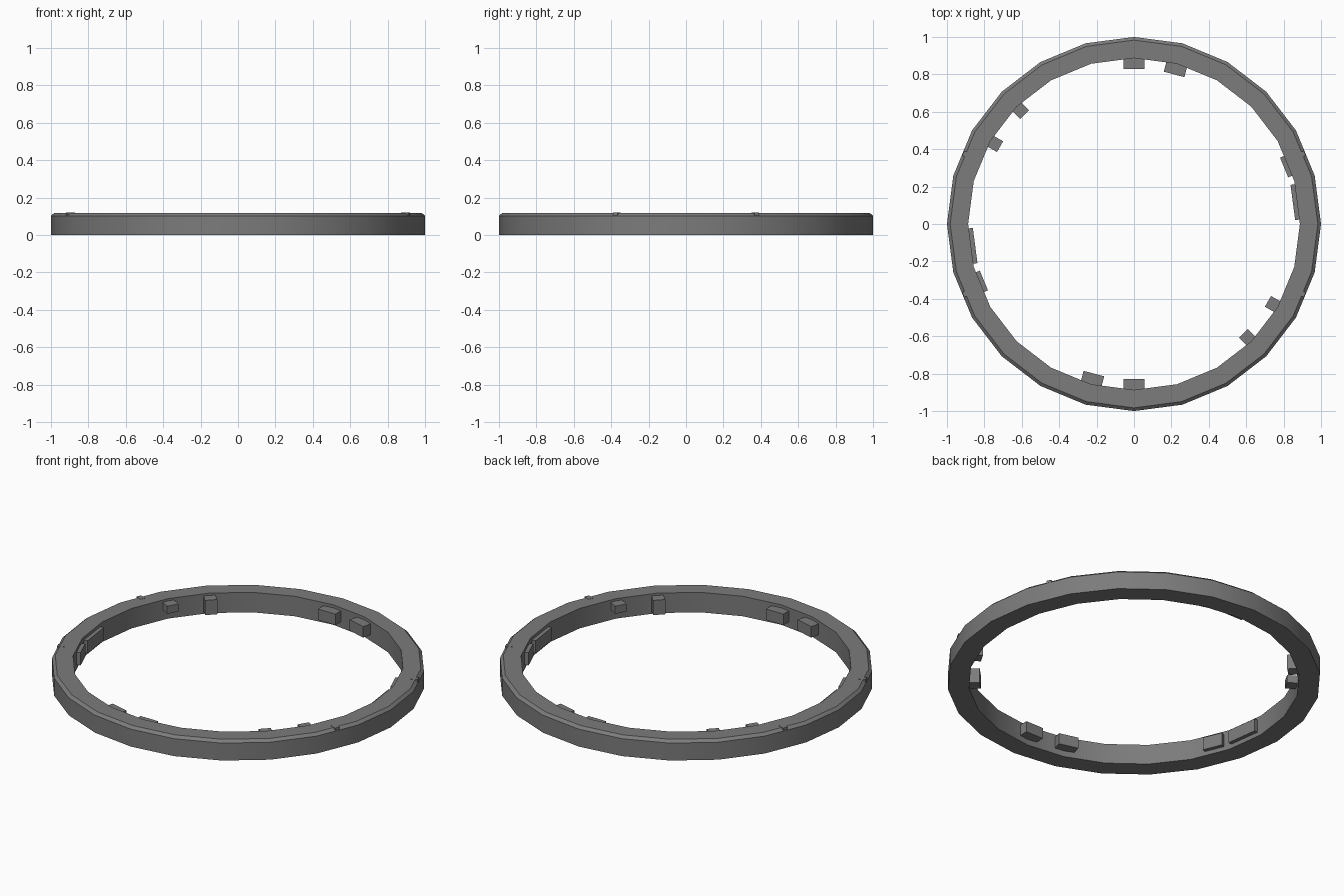
import bpy, bmesh, math
from mathutils import Matrix, Vector

if "Cube" in bpy.data.objects:
    bpy.data.objects.remove(bpy.data.objects["Cube"])

mat = bpy.data.materials.new("dark_grey")
mat.diffuse_color = (0.2, 0.2, 0.2, 1)
mat.use_nodes = True
mat.node_tree.nodes["Principled BSDF"].inputs["Base Color"].default_value = mat.diffuse_color

def finish(bm, name):
    bmesh.ops.recalc_face_normals(bm, faces=bm.faces)
    me = bpy.data.meshes.new(name)
    bm.to_mesh(me)
    bm.free()
    me.materials.append(mat)
    ob = bpy.data.objects.new(name, me)
    bpy.context.collection.objects.link(ob)
    return ob

def block(name, angle, r0, r1, width, z0, z1, shift=0.0):
    """Box facing the ring centre: radial range, tangential width and offset."""
    bm = bmesh.new()
    bmesh.ops.create_cube(bm, size=1)
    size = Matrix.Diagonal((r1 - r0, width, z1 - z0, 1))
    place = Matrix.Translation(Vector(((r0 + r1) / 2, shift, (z0 + z1) / 2)))
    turn = Matrix.Rotation(math.radians(angle), 4, 'Z')
    bmesh.ops.transform(bm, matrix=turn @ place @ size, verts=bm.verts)
    return finish(bm, name)

# Ring: 24-sided lathe of a section with a chamfered outer top edge
N = 24
profile = [(0.887, 0), (1.0, 0), (1.0, 0.103), (0.983, 0.118), (0.887, 0.118)]
bm = bmesh.new()
rings = []
for i in range(N):
    a = 2 * math.pi * i / N
    rings.append([bm.verts.new((r * math.cos(a), r * math.sin(a), z)) for r, z in profile])
for i in range(N):
    p, q = rings[i], rings[(i + 1) % N]
    for j in range(len(profile)):
        k = (j + 1) % len(profile)
        bm.faces.new((p[j], q[j], q[k], p[k]))
ring = finish(bm, "ring")
bpy.context.view_layer.objects.active = ring
ring.select_set(True)
bpy.ops.object.shade_smooth_by_angle(angle=math.radians(30))

# Inner lugs, repeated on the opposite side
# name, angle, inner radius, width, bottom, top, tangential shift
lugs = [
    ("wide_lug", 90, 0.828, 0.114, 0.035, 0.10, 0),
    ("wide_lug", 75, 0.828, 0.114, 0.035, 0.10, 0),
    ("tall_lug", 135, 0.827, 0.066, 0.018, 0.105, 0),
    ("short_lug", 150, 0.827, 0.066, 0.06, 0.105, 0),
    ("small_pad", 22.5, 0.857, 0.114, 0.025, 0.10, -0.028),
    ("long_pad", 7.5, 0.857, 0.19, 0.025, 0.10, 0.003),
]
for name, ang, r0, w, z0, z1, s in lugs:
    for turn in (0, 180):
        block(name, ang + turn, r0, 0.9, w, z0, z1, s)

# Four small index tabs on the chamfer
for ang in (22.5, 157.5, 202.5, 337.5):
    block("index_tab", ang, 0.95, 0.989, 0.028, 0.10, 0.1195)
